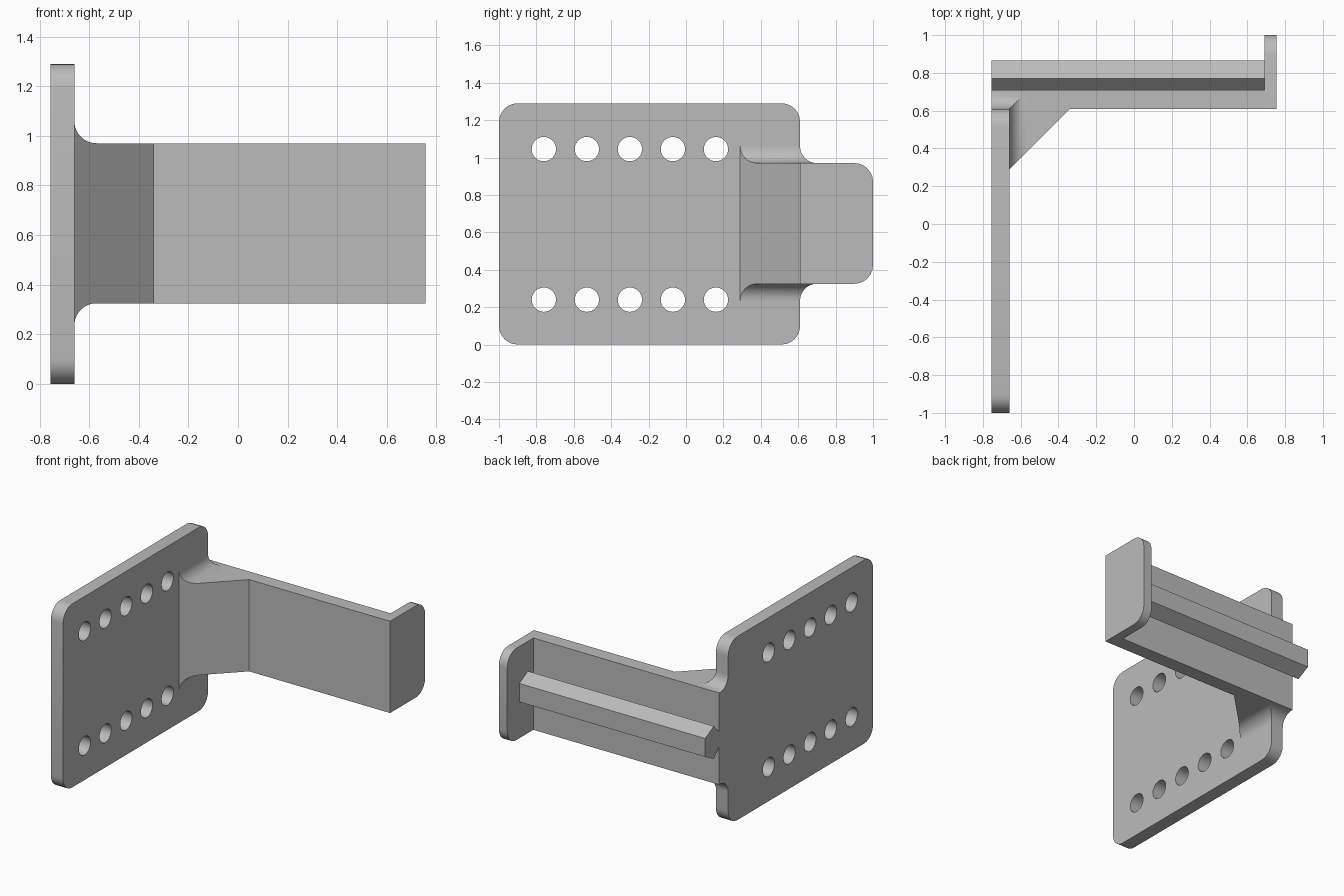
import bpy, bmesh
from math import sin, cos, pi, radians
from mathutils import Matrix

cube = bpy.data.objects.get("Cube")
if cube:
    bpy.data.objects.remove(cube)

grey = bpy.data.materials.new("plain_grey")
grey.use_nodes = True
grey.diffuse_color = (0.5, 0.5, 0.5, 1)
grey.node_tree.nodes["Principled BSDF"].inputs["Base Color"].default_value = (0.5, 0.5, 0.5, 1)

# Main dimensions
OUT, INNER, END = -0.755, -0.66, 0.755      # plate outer face, plate inner face, lip outer face
FRONT, BACK = 0.61, 0.71                    # arm front and back
LOW, HIGH, MID = 0.325, 0.97, 0.645         # arm bottom, top, centre height
FILLET = 0.09
GUSSET = 0.32


def finish(name, bm):
    """Turn a bmesh into a named, shaded object."""
    bmesh.ops.remove_doubles(bm, verts=bm.verts, dist=0.0001)
    bmesh.ops.recalc_face_normals(bm, faces=bm.faces)
    mesh = bpy.data.meshes.new(name)
    bm.to_mesh(mesh)
    bm.free()
    mesh.materials.clear()
    mesh.materials.append(grey)
    obj = bpy.data.objects.new(name, mesh)
    bpy.context.collection.objects.link(obj)
    bpy.ops.object.select_all(action='DESELECT')
    obj.select_set(True)
    bpy.context.view_layer.objects.active = obj
    bpy.ops.object.shade_smooth_by_angle(angle=radians(30))
    return obj


def extrude(name, loops, start, end, along_x=True):
    """Extrude outlines (later loops are holes): (y, z) along x, or (x, y) along z."""
    curve = bpy.data.curves.new(name + "_outline", 'CURVE')
    curve.dimensions = '2D'
    curve.fill_mode = 'BOTH'
    curve.extrude = (end - start) / 2
    for loop in loops:
        spline = curve.splines.new('POLY')
        spline.points.add(len(loop) - 1)
        for point, (u, v) in zip(spline.points, loop):
            point.co = (u, v, 0, 1)
        spline.use_cyclic_u = True
    helper = bpy.data.objects.new(name + "_outline", curve)
    bpy.context.collection.objects.link(helper)
    mesh = bpy.data.meshes.new_from_object(helper)
    bm = bmesh.new()
    bm.from_mesh(mesh)
    bm.transform(Matrix.Translation((0, 0, (start + end) / 2)))
    if along_x:
        bm.transform(Matrix(((0, 0, 1, 0), (1, 0, 0, 0), (0, 1, 0, 0), (0, 0, 0, 1))))
    bpy.data.objects.remove(helper)
    bpy.data.curves.remove(curve)
    bpy.data.meshes.remove(mesh)
    return finish(name, bm)


def arc(u, v, r, first, last, steps):
    angles = [first + (last - first) * i / steps for i in range(steps + 1)]
    return [(u + r * cos(a), v + r * sin(a)) for a in angles]


def rounded(u0, v0, u1, v1, r, left=True):
    """Rectangle with rounded corners; left=False keeps the u0 side square."""
    right_side = arc(u1 - r, v0 + r, r, -pi / 2, 0, 6) + arc(u1 - r, v1 - r, r, 0, pi / 2, 6)
    if not left:
        return right_side + [(u0, v1), (u0, v0)]
    return right_side + arc(u0 + r, v1 - r, r, pi / 2, pi, 6) + arc(u0 + r, v0 + r, r, pi, 1.5 * pi, 6)


# Mounting plate with two rows of five holes
holes = [arc(-0.76 + 0.23 * i, z, 0.065, 0, 2 * pi, 32)[:-1] for i in range(5) for z in (0.24, 1.045)]
extrude("mounting_plate", [rounded(-1, 0, FRONT, 1.29, 0.1)] + holes, OUT, INNER)

# Arm with its triangular gusset
extrude("arm", [[(OUT, FRONT), (INNER, FRONT), (INNER, FRONT - GUSSET), (INNER + GUSSET, FRONT),
                 (0.69, FRONT), (0.69, BACK), (OUT, BACK)]], LOW, HIGH, along_x=False)

# End lip, rounded at the back
extrude("end_lip", [rounded(FRONT, LOW, 1, HIGH, 0.1, left=False)], 0.69, END)

# Rail on the back of the arm: narrow neck, flared head, chamfered nose
half = [(BACK, 0.05), (0.77, 0.115), (0.865, 0.065)]
rail = [(y, MID - h) for y, h in half] + [(y, MID + h) for y, h in reversed(half)]
extrude("rail", [rail], OUT, 0.69)


# Mitred concave fillets where the arm meets the plate
def fillet(name, base, direction):
    bm = bmesh.new()
    rings = []
    for i in range(11):
        t = pi / 2 * i / 10
        d = FILLET * (1 - sin(t))
        z = base + direction * FILLET * (1 - cos(t))
        corner = FRONT - GUSSET
        plan = [(OUT, FRONT), (OUT, FRONT + d), (INNER + d, FRONT + d),
                (INNER + d, corner + d), (INNER, corner), (INNER, FRONT)]
        rings.append([bm.verts.new((x, y, z)) for x, y in plan])
    for a, b in zip(rings, rings[1:]):
        for k in range(6):
            n = (k + 1) % 6
            bm.faces.new((a[k], a[n], b[n], b[k]))
    finish(name, bm)


fillet("upper_fillet", HIGH, 1)
fillet("lower_fillet", LOW, -1)
